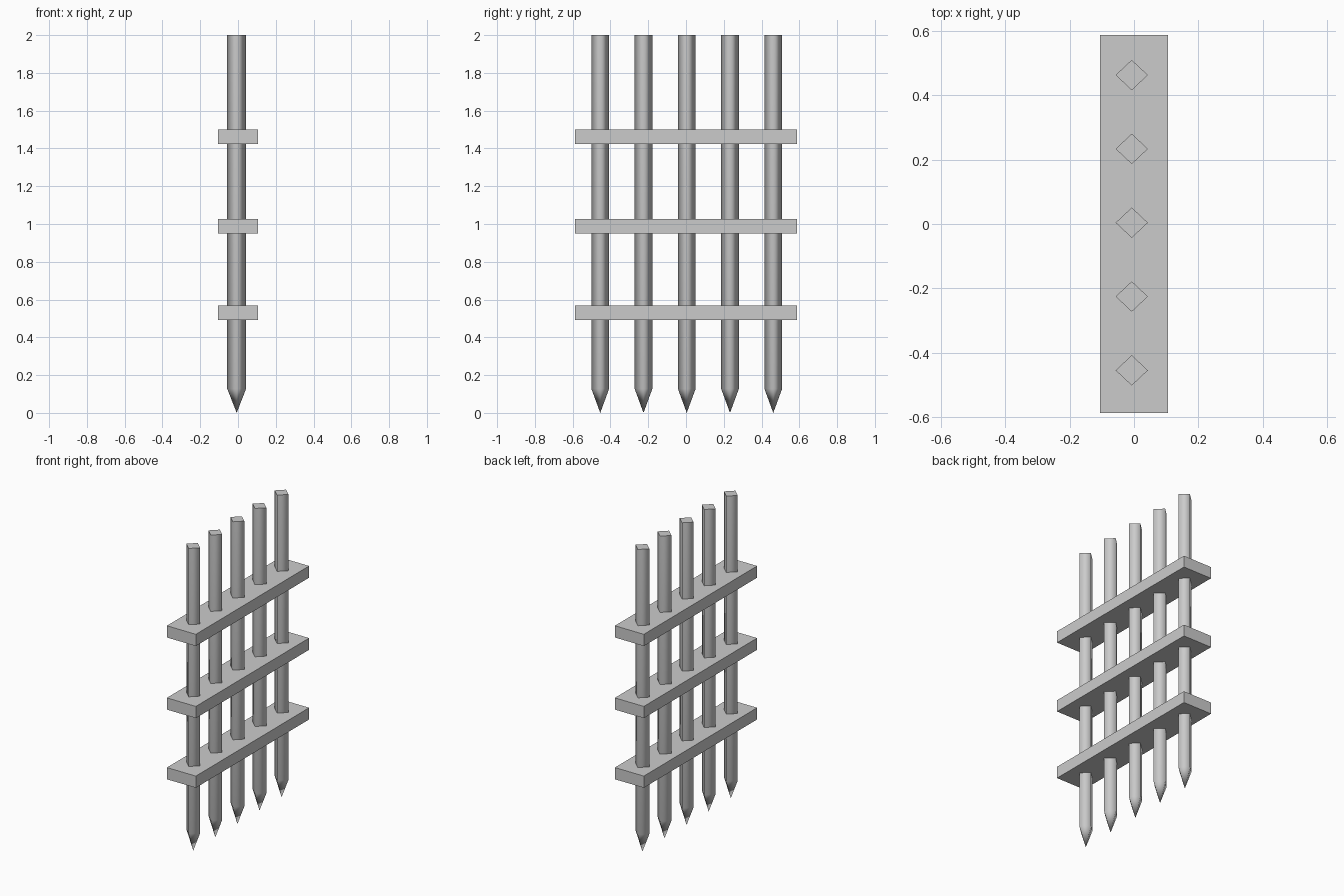
import bpy, bmesh
from mathutils import Matrix

if "Cube" in bpy.data.objects:
    bpy.data.objects.remove(bpy.data.objects["Cube"])


def finish(bm, name):
    bmesh.ops.recalc_face_normals(bm, faces=bm.faces)
    mesh = bpy.data.meshes.new(name)
    bm.to_mesh(mesh)
    bm.free()
    obj = bpy.data.objects.new(name, mesh)
    bpy.context.collection.objects.link(obj)
    return obj


def make_rail(name, z):
    bm = bmesh.new()
    m = Matrix.Translation((0, 0, z)) @ Matrix.Diagonal((0.21, 1.174, 0.077, 1))
    bmesh.ops.create_cube(bm, size=1, matrix=m)
    finish(bm, name)


def make_bar(name, y, x=-0.007, rx=0.05, ry=0.047, shoulder=0.128, top=2.0):
    # diamond-section bar with a four-sided point at the bottom
    bm = bmesh.new()
    ring = [(rx, 0), (0, ry), (-rx, 0), (0, -ry)]
    low, high = ([bm.verts.new((x + a, y + b, z)) for a, b in ring]
                 for z in (shoulder, top))
    tip = bm.verts.new((x, y, 0))
    bm.faces.new(high)
    for i in range(4):
        j = (i + 1) % 4
        for f in (bm.faces.new((low[i], low[j], high[j], high[i])),
                  bm.faces.new((tip, low[j], low[i]))):
            f.smooth = True
    for i in range(4):
        bm.edges.get((high[i], high[(i + 1) % 4])).smooth = False
    finish(bm, name)


# horizontal cross rails
for name, z in (("lower_rail", 0.531), ("middle_rail", 0.988), ("upper_rail", 1.461)):
    make_rail(name, z)

# pointed vertical bars
for i in range(5):
    make_bar(f"pointed_bar_{i + 1}", 0.004 + (i - 2) * 0.229)
